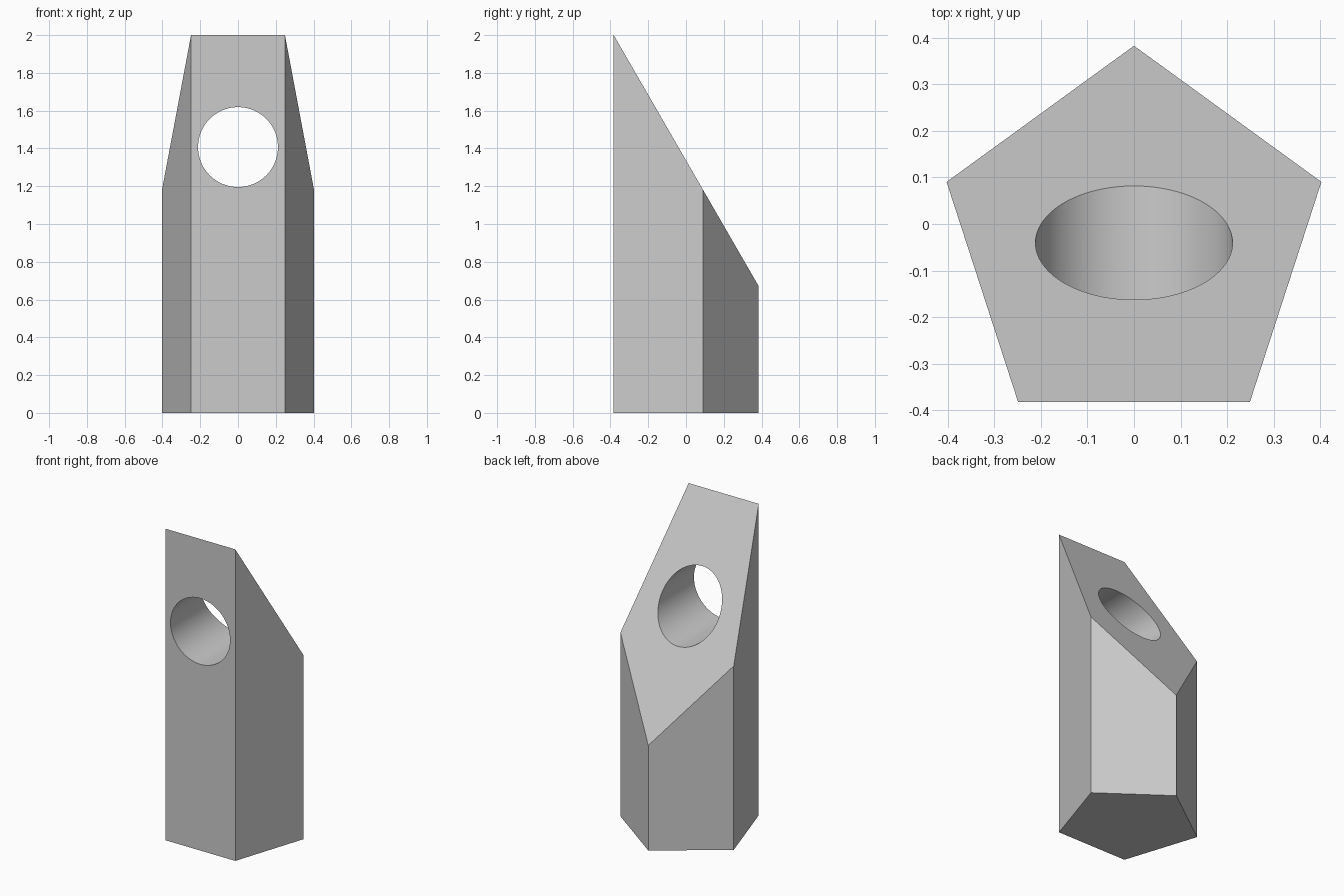
import bpy
import bmesh
from math import cos, pi, radians
from mathutils import Matrix, Vector

cube = bpy.data.objects.get("Cube")
if cube:
    bpy.data.objects.remove(cube, do_unlink=True)

RADIUS = 0.423
HEIGHT = 2.0
FRONT_Y = -RADIUS * (1 + cos(pi / 5)) / 2
AXIS_Y = FRONT_Y + RADIUS * cos(pi / 5)
SLOPE = radians(60)

grey = bpy.data.materials.new("plain grey")
grey.use_nodes = True
colour = (0.6, 0.6, 0.6, 1)
grey.diffuse_color = colour
grey.node_tree.nodes["Principled BSDF"].inputs["Base Color"].default_value = colour


def make_object(name, bm):
    bmesh.ops.recalc_face_normals(bm, faces=bm.faces)
    mesh = bpy.data.meshes.new(name)
    bm.to_mesh(mesh)
    bm.free()
    mesh.materials.append(grey)
    obj = bpy.data.objects.new(name, mesh)
    bpy.context.collection.objects.link(obj)
    return obj


def prism(sides, radius, depth, matrix):
    bm = bmesh.new()
    bmesh.ops.create_cone(bm, cap_ends=True, segments=sides, radius1=radius,
                          radius2=radius, depth=depth, matrix=matrix)
    return bm


# Pentagonal post with a point at the back and a flat front
bm = prism(5, RADIUS, HEIGHT, Matrix.Translation((0, AXIS_Y, HEIGHT / 2)))

# Sloping top, falling from the front edge to the back corner
normal = Matrix.Rotation(-SLOPE, 3, "X") @ Vector((0, 0, 1))
front_top = Vector((0, FRONT_Y, HEIGHT))
cut = bmesh.ops.bisect_plane(bm, geom=bm.verts[:] + bm.edges[:] + bm.faces[:],
                             dist=1e-4, plane_co=front_top, plane_no=normal,
                             clear_outer=True)
edges = [e for e in bm.edges if e.is_boundary]
bmesh.ops.contextual_create(bm, geom=edges)
post = make_object("post", bm)

# Round hole running front to back through the middle of the slope
hole_z = HEIGHT - (AXIS_Y - FRONT_Y) * normal.y / normal.z
place = Matrix.Translation((0, AXIS_Y, hole_z)) @ Matrix.Rotation(pi / 2, 4, "X")
cutter = make_object("hole_cutter", prism(96, RADIUS / 2, 2, place))
cutter.hide_render = True

hole = post.modifiers.new("hole", "BOOLEAN")
hole.operation = "DIFFERENCE"
hole.solver = "EXACT"
hole.object = cutter
bpy.ops.object.select_all(action="DESELECT")
post.select_set(True)
bpy.context.view_layer.objects.active = post
bpy.ops.object.modifier_apply(modifier=hole.name)
bpy.data.objects.remove(cutter, do_unlink=True)
bpy.ops.object.shade_smooth_by_angle(angle=radians(25))
